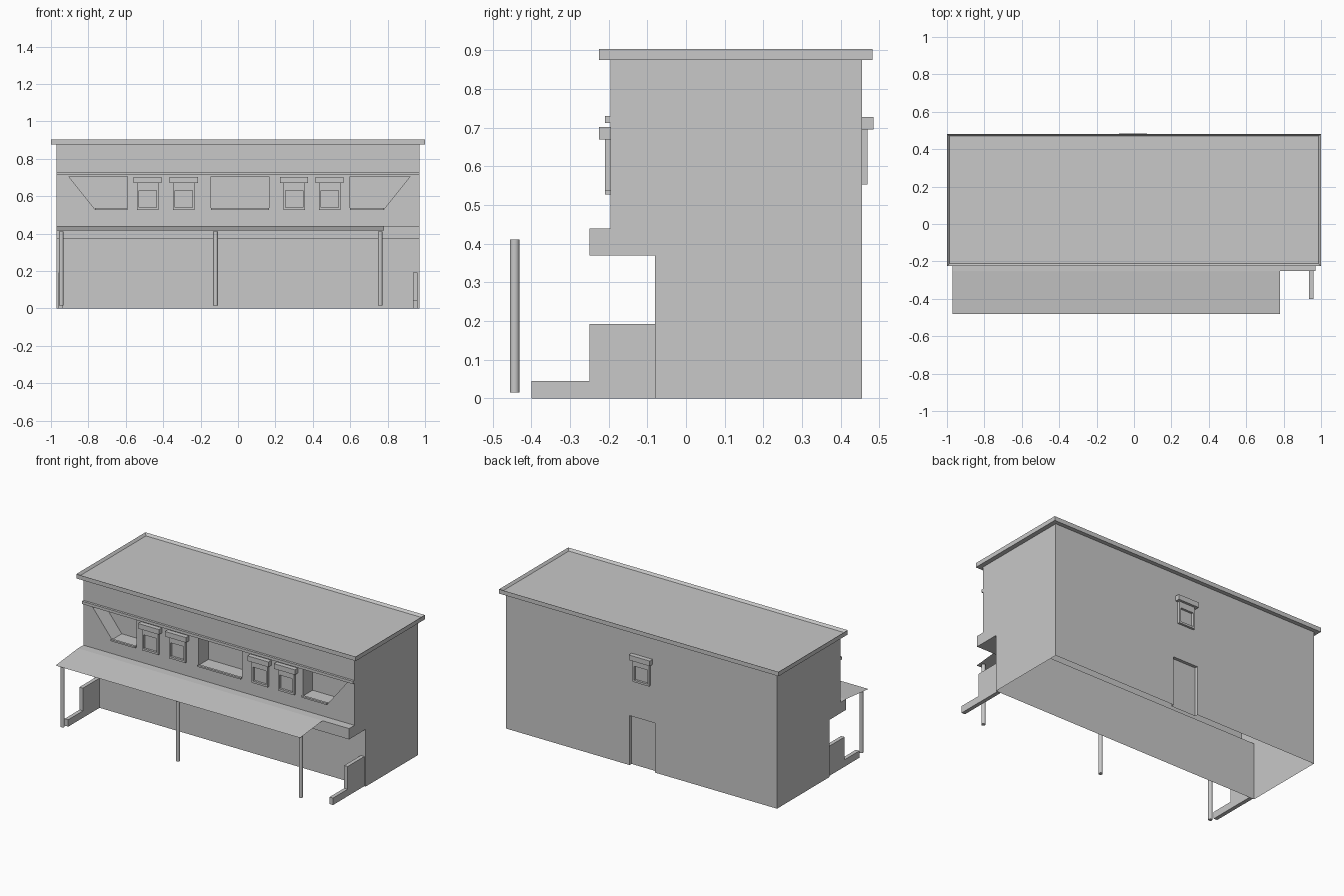
import bpy
import bmesh
from mathutils import Vector

cube = bpy.data.objects.get("Cube")
if cube:
    bpy.data.objects.remove(cube, do_unlink=True)

GREY = (0.58, 0.58, 0.58, 1.0)
mat = bpy.data.materials.new("plain grey")
mat.use_nodes = True
mat.diffuse_color = GREY
mat.node_tree.nodes["Principled BSDF"].inputs["Base Color"].default_value = GREY


def add_object(name, bm):
    bmesh.ops.recalc_face_normals(bm, faces=bm.faces)
    mesh = bpy.data.meshes.new(name)
    bm.to_mesh(mesh)
    bm.free()
    mesh.materials.append(mat)
    obj = bpy.data.objects.new(name, mesh)
    bpy.context.scene.collection.objects.link(obj)
    return obj


def prism(name, profile, start, end, axis):
    """Extrude a profile along x (points are y, z) or along y (points are x, z)."""
    bm = bmesh.new()
    place = (lambda a, b: (start, a, b)) if axis == "x" else (lambda a, b: (a, start, b))
    face = bm.faces.new([bm.verts.new(place(a, b)) for a, b in profile])
    moved = bmesh.ops.extrude_face_region(bm, geom=[face])["geom"]
    offset = Vector((end - start, 0, 0)) if axis == "x" else Vector((0, end - start, 0))
    bmesh.ops.translate(bm, vec=offset, verts=[v for v in moved if isinstance(v, bmesh.types.BMVert)])
    return add_object(name, bm)


def box(name, x0, x1, y0, y1, z0, z1):
    return prism(name, [(x0, z0), (x1, z0), (x1, z1), (x0, z1)], y0, y1, "y")


def cut(target, cutter):
    mod = target.modifiers.new("cut", "BOOLEAN")
    mod.operation = "DIFFERENCE"
    mod.solver = "EXACT"
    mod.object = cutter
    bpy.context.view_layer.objects.active = target
    bpy.ops.object.modifier_apply(modifier=mod.name)
    bpy.data.objects.remove(cutter, do_unlink=True)


WALL, BACK, SIDE = -0.195, 0.455, 0.97

# Main building with overhanging ledge above the set-back ground floor
body = prism("building_walls", [
    (-0.08, 0), (BACK, 0), (BACK, 0.88), (WALL, 0.88),
    (WALL, 0.44), (-0.25, 0.44), (-0.25, 0.37), (-0.08, 0.37)], -SIDE, SIDE, "x")

# Recessed balconies: two with a slanted outer side and one rectangular
niches = {
    "left": [(0.60, 0.53), (0.78, 0.53), (0.92, 0.705), (0.60, 0.705)],
    "right": [(-0.765, 0.53), (-0.59, 0.53), (-0.59, 0.705), (-0.905, 0.705)],
    "middle": [(-0.145, 0.53), (0.165, 0.53), (0.165, 0.705), (-0.145, 0.705)],
}
for side, profile in niches.items():
    cut(body, prism("niche_cutter", profile, WALL - 0.05, WALL + 0.1, "y"))
    box(side + "_niche_sill", profile[0][0], profile[1][0], WALL - 0.015, WALL, 0.527, 0.537)

# Recessed back door, then the open underside
cut(body, box("door_cutter", -0.095, 0.085, BACK - 0.02, BACK + 0.05, -0.05, 0.32))
bm = bmesh.new()
bm.from_mesh(body.data)
floor = [f for f in bm.faces if f.calc_center_median().z < 0.001]
bmesh.ops.delete(bm, geom=floor, context="FACES")
bm.to_mesh(body.data)
bm.free()

# Roof slab with a sunken top
roof = box("roof", -1, 1, -0.225, 0.482, 0.875, 0.903)
bm = bmesh.new()
bm.from_mesh(roof.data)
top = [f for f in bm.faces if f.normal.z > 0.9]
bmesh.ops.inset_region(bm, faces=top, thickness=0.018)
bmesh.ops.translate(bm, vec=(0, 0, -0.015), verts=top[0].verts[:])
bm.to_mesh(roof.data)
bm.free()

# Moulding across the front
box("front_moulding", -SIDE, SIDE, WALL - 0.015, WALL, 0.712, 0.73)


def window(name, x, wall, out, z):
    """Four frame bars and a hood; out is the direction away from the wall."""
    def bar(part, x0, x1, depth, z0, z1):
        y0, y1 = sorted((wall, wall + out * depth))
        box(name + part, x + x0, x + x1, y0, y1, z + z0, z + z1)
    bar("_frame_bottom", -0.058, 0.058, 0.014, 0, 0.013)
    bar("_frame_top", -0.058, 0.058, 0.014, 0.103, 0.145)
    bar("_frame_left", 0.047, 0.058, 0.014, 0.013, 0.103)
    bar("_frame_right", -0.058, -0.047, 0.014, 0.013, 0.103)
    bar("_hood", -0.075, 0.075, 0.03, 0.142, 0.175)


for i, x in enumerate((-0.483, -0.29, 0.30, 0.49)):
    window(f"front_window_{i + 1}", x, WALL, -1, 0.527)
window("back_window", -0.005, BACK, 1, 0.553)

# Thin sloping awning
bm = bmesh.new()
bm.faces.new([bm.verts.new(p) for p in (
    (-0.97, -0.48, 0.417), (0.78, -0.48, 0.417), (0.78, -0.25, 0.44), (-0.97, -0.25, 0.44))])
add_object("awning", bm)

# Awning posts
for i, x in enumerate((-0.945, -0.12, 0.76)):
    bpy.ops.mesh.primitive_cylinder_add(vertices=16, radius=0.0125, depth=0.396,
                                        location=(x, -0.443, 0.213))
    post = bpy.context.object
    post.name = f"awning_post_{i + 1}"
    post.data.materials.append(mat)
    bpy.ops.object.shade_smooth_by_angle()

# Stepped low walls at both ends
step = [(-0.40, 0), (-0.08, 0), (-0.08, 0.192), (-0.25, 0.192), (-0.25, 0.045), (-0.40, 0.045)]
prism("left_stepped_wall", step, 0.935, 0.96, "x")
prism("right_stepped_wall", step, -0.96, -0.935, "x")
